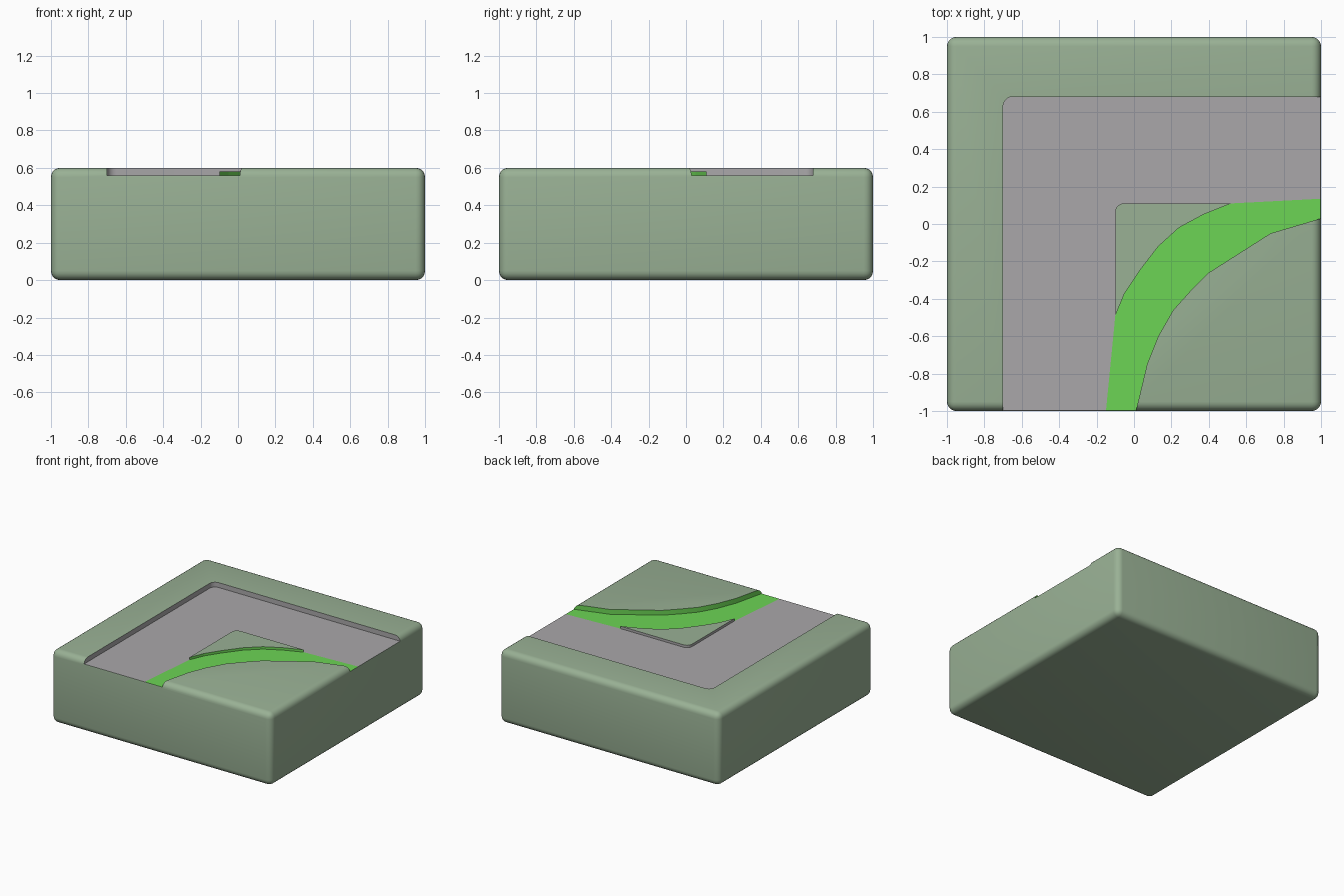
import bpy, bmesh, math

if "Cube" in bpy.data.objects:
    bpy.data.objects.remove(bpy.data.objects["Cube"])

# Materials
def material(name, rgb):
    m = bpy.data.materials.new(name)
    m.diffuse_color = (*rgb, 1)
    m.use_nodes = True
    m.node_tree.nodes["Principled BSDF"].inputs["Base Color"].default_value = m.diffuse_color
    return m

MATS = [material("grass", (0.32, 0.44, 0.30)),
        material("path", (0.40, 0.39, 0.40)),
        material("water", (0.15, 0.66, 0.09))]
GRASS, PATH, WATER = range(3)
FLOOR = 0.56

def make_object(name, bm):
    bmesh.ops.recalc_face_normals(bm, faces=bm.faces)
    mesh = bpy.data.meshes.new(name)
    bm.to_mesh(mesh)
    bm.free()
    for m in MATS:
        mesh.materials.append(m)
    ob = bpy.data.objects.new(name, mesh)
    bpy.context.collection.objects.link(ob)
    return ob

def corner(x, y, r, steps=5):
    """Rounded upper-left corner whose sharp point is (x, y)."""
    return [(x + r - r * math.cos(a), y - r + r * math.sin(a))
            for a in (math.pi / 2 * i / steps for i in range(steps + 1))]

def shell(bm, points, z, mat_of):
    """Side walls from a low ring to a high ring; returns both rings."""
    low = [bm.verts.new((x, y, z[0])) for x, y in points]
    high = [bm.verts.new((x, y, z[1])) for x, y in points]
    n = len(points)
    for i in range(n):
        j = (i + 1) % n
        bm.faces.new((low[i], low[j], high[j], high[i])).material_index = mat_of(i)
    return low, high

# River banks, from the front edge to the right edge
curve = [(-0.10, -0.49), (-0.05, -0.37), (0.03, -0.25), (0.13, -0.12),
         (0.24, -0.02), (0.37, 0.05), (0.52, 0.11)]
outer_bank = [(-0.16, -1.1), (-0.15, -1)] + curve + [(1, 0.135), (1.1, 0.14)]
inner_bank = [(-0.015, -1.1), (0.01, -1), (0.07, -0.75), (0.13, -0.60),
              (0.21, -0.46), (0.30, -0.36), (0.40, -0.26), (0.73, -0.05),
              (1, 0.03), (1.1, 0.06)]

# Rounded block
bm = bmesh.new()
bmesh.ops.create_cube(bm, size=1)
for v in bm.verts:
    v.co = (v.co.x * 2, v.co.y * 2, (v.co.z + 0.5) * 0.6)
bmesh.ops.bevel(bm, geom=bm.edges[:], offset=0.05, segments=5,
                profile=0.5, affect='EDGES')
block = make_object("ground_block", bm)

# Recess cutter: path and river share one floor level
path_edge = [(-0.70, -1.1)] + corner(-0.70, 0.68, 0.05) + [(1.1, 0.68)]
ring = path_edge + outer_bank[-1:] + inner_bank[::-1] + outer_bank[:1]
first = len(path_edge) + 1
bm = bmesh.new()
low, high = shell(bm, ring, (FLOOR, 0.75),
                  lambda i: WATER if first <= i < first + len(inner_bank) - 1 else PATH)
bm.faces.new(high)
middle = [bm.verts.new((x, y, FLOOR)) for x, y in outer_bank[1:-1]]
bm.faces.new(low[:first] + middle[::-1] + low[-1:]).material_index = PATH
bm.faces.new(low[first - 1:] + middle).material_index = WATER
cutter = make_object("recess_cutter", bm)
cutter.hide_render = True

mod = block.modifiers.new("recess", 'BOOLEAN')
mod.operation = 'DIFFERENCE'
mod.solver = 'EXACT'
mod.object = cutter
bpy.context.view_layer.objects.active = block
block.select_set(True)
bpy.ops.object.modifier_apply(modifier=mod.name)
bpy.data.objects.remove(cutter)
bpy.ops.object.shade_smooth_by_angle(angle=math.radians(30))

# Low grass island between path and river
edge = corner(-0.10, 0.11, 0.045)
outline = edge + curve[::-1]
bm = bmesh.new()
low, high = shell(bm, outline, (FLOOR - 0.01, 0.58),
                  lambda i: WATER if len(edge) <= i < len(outline) - 1 else PATH)
bm.faces.new(high).material_index = GRASS
bm.faces.new(low)
make_object("grass_island", bm)
